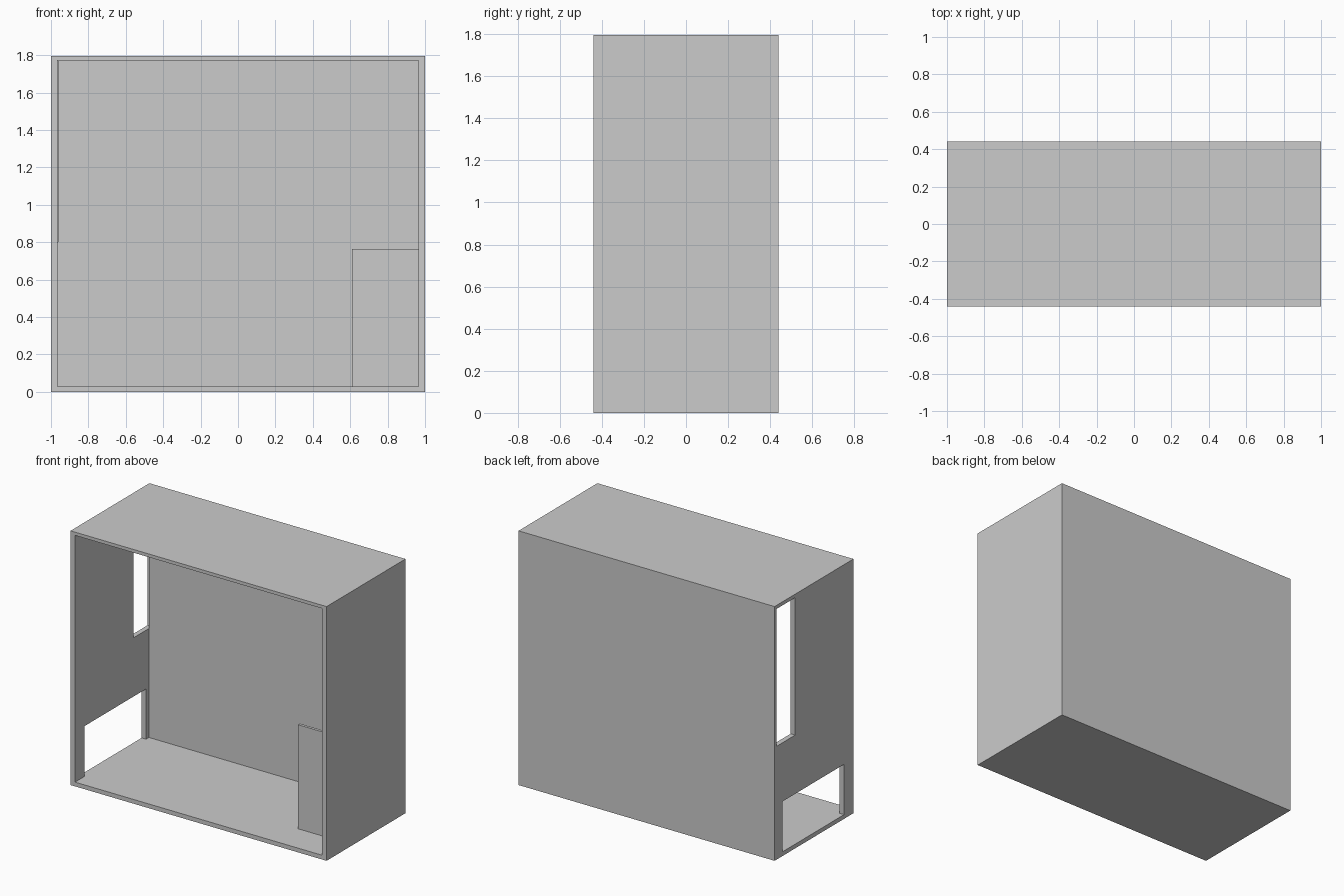
import bpy

if "Cube" in bpy.data.objects:
    bpy.data.objects.remove(bpy.data.objects["Cube"])


def box(name, x, y, z):
    """Box from (min, max) ranges on each axis."""
    bpy.ops.mesh.primitive_cube_add(size=1)
    ob = bpy.context.object
    ob.name = ob.data.name = name
    for v in ob.data.vertices:
        v.co = [r[0] if c < 0 else r[1] for c, r in zip(v.co, (x, y, z))]
    return ob


def cut(target, cutter):
    """Subtract the cutter from the target, then discard it."""
    cutter.hide_render = True
    mod = target.modifiers.new("cut", 'BOOLEAN')
    mod.operation = 'DIFFERENCE'
    mod.solver = 'EXACT'
    mod.object = cutter
    bpy.context.view_layer.objects.active = target
    bpy.ops.object.modifier_apply(modifier=mod.name)
    bpy.data.objects.remove(cutter)


# Room shell, open at the front
shell = box("room_shell", (-1, 1), (-0.44, 0.44), (0, 1.795))
cut(shell, box("cavity", (-0.965, 0.965), (-0.6, 0.385), (0.03, 1.772)))

# Tall slot and low doorway through the left wall
cut(shell, box("slot_cutter", (-1.1, -0.963), (0.21, 0.42), (0.80, 1.77)))
cut(shell, box("doorway_cutter", (-1.1, -0.95), (-0.335, 0.353), (0.03, 0.385)))

# Low partition standing against the right wall
box("partition_panel", (0.61, 0.965), (-0.20, -0.18), (0.03, 0.765))
